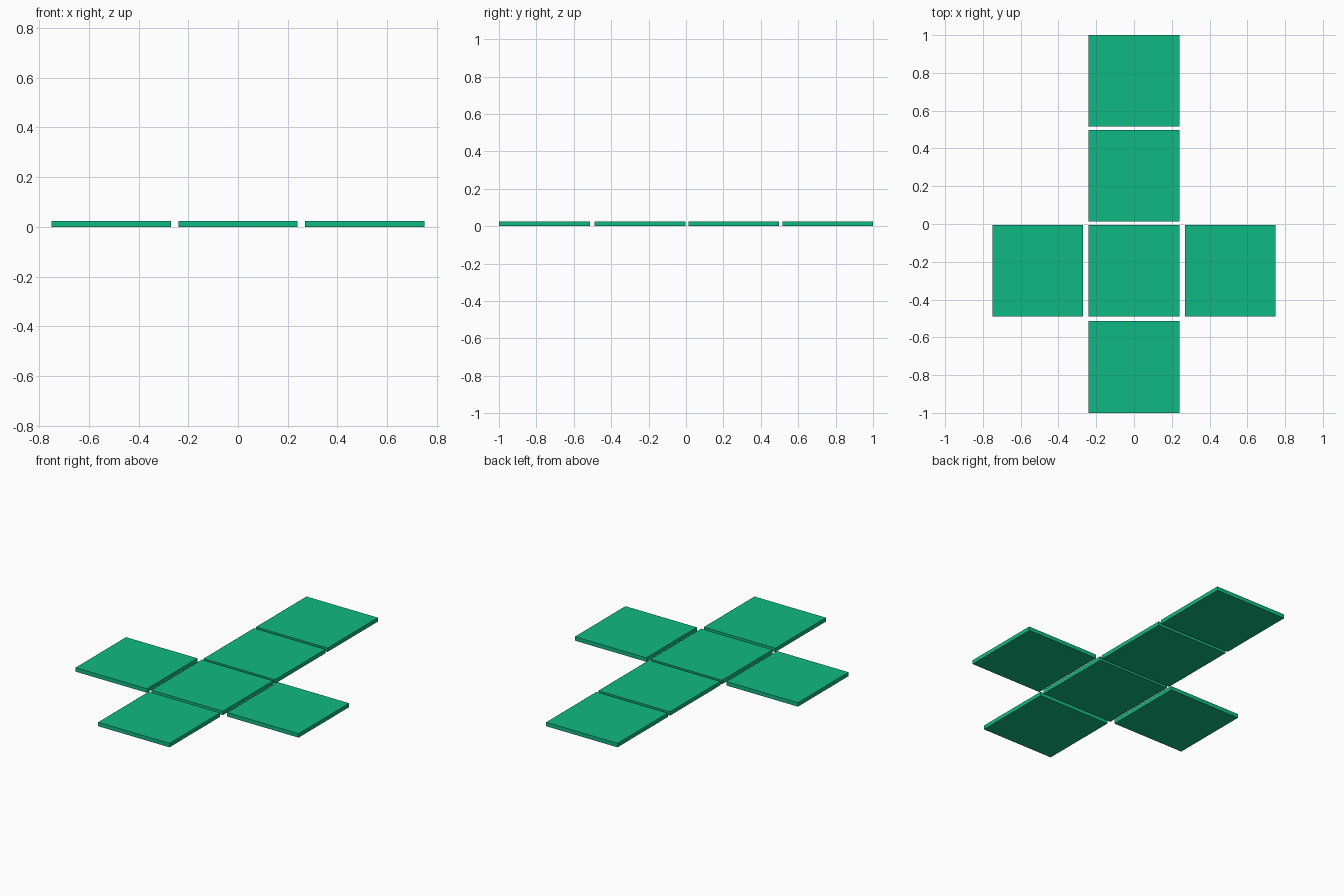
import bpy

if "Cube" in bpy.data.objects:
    bpy.data.objects.remove(bpy.data.objects["Cube"])

THICK = 0.024

green = bpy.data.materials.new("green")
green.diffuse_color = (0.005, 0.485, 0.22, 1.0)
green.use_nodes = True
green.node_tree.nodes["Principled BSDF"].inputs["Base Color"].default_value = green.diffuse_color


def panel(name, x0, x1, y0, y1):
    """Thin square plate resting on z = 0."""
    bpy.ops.mesh.primitive_cube_add(
        size=1, location=((x0 + x1) / 2, (y0 + y1) / 2, THICK / 2))
    ob = bpy.context.object
    ob.name = name
    ob.scale = (x1 - x0, y1 - y0, THICK)
    bpy.ops.object.transform_apply(location=False, rotation=False, scale=True)
    ob.data.materials.append(green)


# Long column of the unfolded cube, front to back
column = {
    "front_panel": (-1.0, -0.514),
    "base_panel": (-0.489, -0.004),
    "back_panel": (0.013, 0.497),
    "lid_panel": (0.517, 1.0),
}
for name, (y0, y1) in column.items():
    panel(name, -0.24, 0.24, y0, y1)

# Side arms beside the base panel
y0, y1 = column["base_panel"]
panel("left_panel", -0.75, -0.27, y0, y1)
panel("right_panel", 0.27, 0.75, y0, y1)
